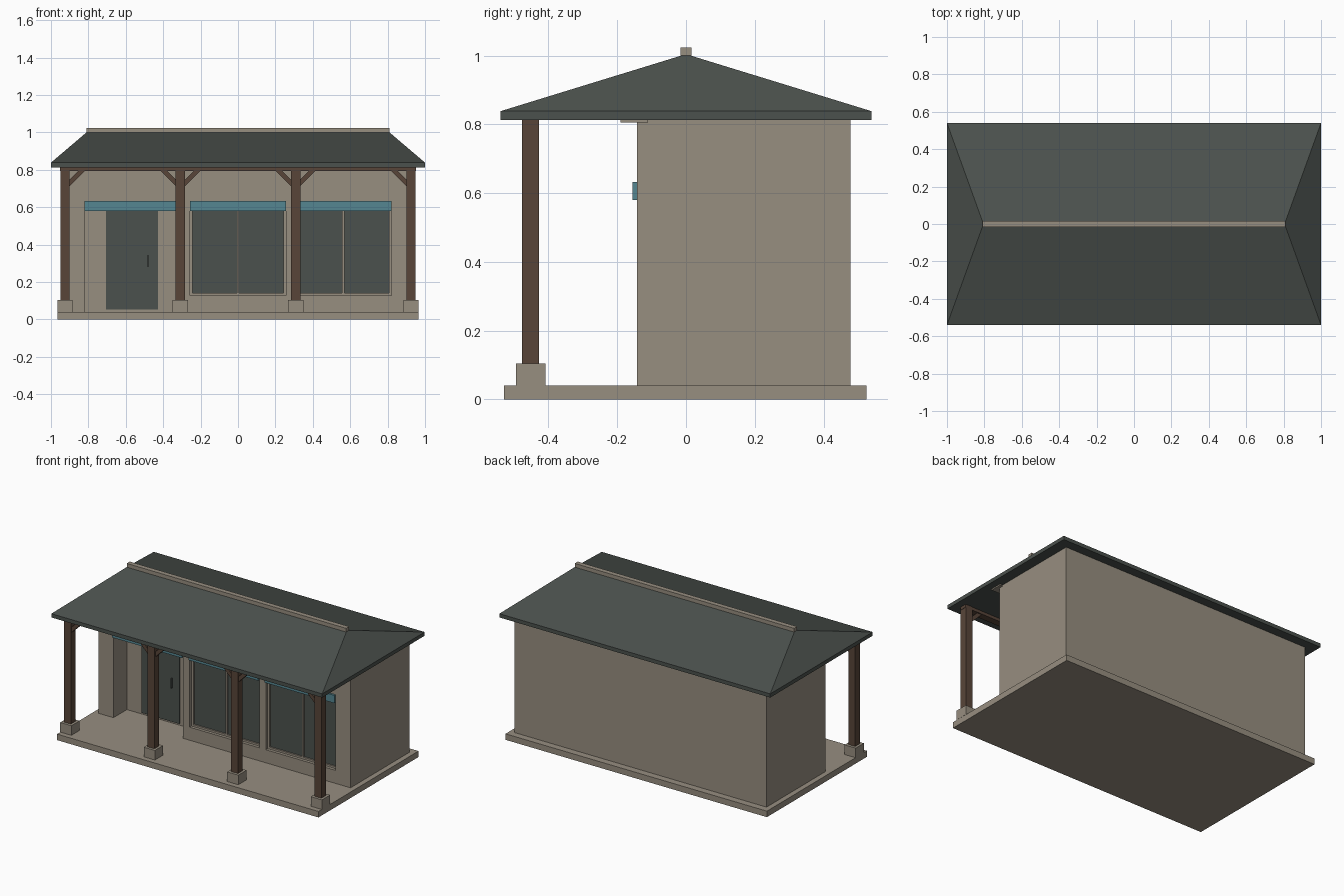
import bpy, bmesh

if "Cube" in bpy.data.objects:
    bpy.data.objects.remove(bpy.data.objects["Cube"])


def material(name, r, g, b):
    def lin(c):
        c /= 255
        return c / 12.92 if c <= 0.04045 else ((c + 0.055) / 1.055) ** 2.4
    m = bpy.data.materials.new(name)
    m.diffuse_color = (lin(r), lin(g), lin(b), 1)
    m.use_nodes = True
    m.node_tree.nodes["Principled BSDF"].inputs["Base Color"].default_value = m.diffuse_color
    return m


TAN = material("tan_render", 151, 142, 128)
SLATE = material("dark_slate", 75, 81, 77)
WOOD = material("brown_wood", 88, 69, 57)
TEAL = material("teal_paint", 85, 134, 145)


def mesh_object(name, verts, faces, mat):
    me = bpy.data.meshes.new(name)
    bm = bmesh.new()
    vs = [bm.verts.new(v) for v in verts]
    for f in faces:
        bm.faces.new([vs[i] for i in f])
    bmesh.ops.recalc_face_normals(bm, faces=bm.faces)
    bm.to_mesh(me)
    bm.free()
    me.materials.append(mat)
    ob = bpy.data.objects.new(name, me)
    bpy.context.collection.objects.link(ob)
    return ob


def box(name, x0, x1, y0, y1, z0, z1, mat):
    verts = [(x, y, z) for x in (x0, x1) for y in (y0, y1) for z in (z0, z1)]
    faces = [(0, 1, 3, 2), (4, 6, 7, 5), (0, 4, 5, 1), (2, 3, 7, 6), (0, 2, 6, 4), (1, 5, 7, 3)]
    return mesh_object(name, verts, faces, mat)


def prism_y(name, profile, y0, y1, mat):
    n = len(profile)
    verts = [(x, y, z) for y in (y0, y1) for x, z in profile]
    faces = [tuple(range(n)), tuple(range(n, 2 * n))]
    faces += [(i, (i + 1) % n, n + (i + 1) % n, n + i) for i in range(n)]
    return mesh_object(name, verts, faces, mat)


FLOOR, EAVE, FRONT = 0.04, 0.813, -0.142
HALF = 0.2575                      # half width of each bay
BAYS = (-0.5625, 0.0, 0.5625)      # door bay and two window bays
OPEN_TOP = 0.60

# Floor slab and walls
box("floor_slab", -0.965, 0.965, -0.53, 0.525, 0, FLOOR, TAN)
walls = box("walls", -0.93, 0.93, FRONT, 0.479, FLOOR, EAVE + 0.005, TAN)

# Cut the door porch and window openings
for i, c in enumerate(BAYS):
    depth, bottom = (0.0, 0.0) if i == 0 else (-0.10, 0.127)
    cutter = box("opening_cutter", c - HALF, c + HALF, -0.3, depth, bottom, OPEN_TOP, TAN)
    cutter.hide_render = True
    mod = walls.modifiers.new("opening", "BOOLEAN")
    mod.operation, mod.solver, mod.object = "DIFFERENCE", "EXACT", cutter
    bpy.context.view_layer.objects.active = walls
    bpy.ops.object.modifier_apply(modifier=mod.name)
    bpy.data.objects.remove(cutter)

# Lintels over every bay
for c in BAYS:
    box("lintel", c - HALF, c + HALF, -0.155, FRONT + 0.002, 0.58, 0.632, TEAL)

# Door and handle
box("door", -0.706, -0.428, -0.008, 0.001, 0.052, 0.592, SLATE)
box("door_handle", -0.484, -0.478, -0.022, -0.007, 0.28, 0.345, SLATE)

# Windows: glass, frame bars and mullion
for c in BAYS[1:]:
    l, r, b, t = c - HALF, c + HALF, 0.127, OPEN_TOP
    w = 0.013
    box("window_glass", l + 0.002, r - 0.002, -0.112, -0.103, b + 0.002, t - 0.002, SLATE)
    for x0, x1, z0, z1 in ((l, l + w, b, t), (r - w, r, b, t), (l + w, r - w, b, b + w),
                           (l + w, r - w, t - w, t), (c - 0.006, c + 0.006, b + w, t - w)):
        box("window_frame", x0, x1, -0.122, -0.101, z0, z1, TAN)

# Porch posts, stone bases and diagonal braces
PY = -0.452
POSTS = (-0.925, -0.308, 0.308, 0.925)
for i, x in enumerate(POSTS):
    box("post_base", x - 0.041, x + 0.041, PY - 0.043, PY + 0.043, FLOOR, 0.104, TAN)
    box("post", x - 0.025, x + 0.025, PY - 0.025, PY + 0.025, 0.104, EAVE + 0.003, WOOD)
    for s in (-1, 1):
        if (i == 0 and s < 0) or (i == 3 and s > 0):
            continue
        prof = [(0.02, 0.708), (0.11, 0.798), (0.075, 0.798), (0.02, 0.743)]
        prism_y("brace", [(x + s * px, pz) for px, pz in prof], PY - 0.016, PY + 0.016, WOOD)

# Porch beam and wall plate
box("porch_beam", -0.952, 0.952, PY - 0.023, PY + 0.023, 0.793, EAVE + 0.004, WOOD)
box("wall_plate", -0.95, 0.95, -0.19, -0.11, 0.805, EAVE + 0.006, TAN)

# Hipped roof with a thin eave edge, and ridge cap
corners = [(-1, -0.54), (1, -0.54), (1, 0.54), (-1, 0.54)]
roof = [(x, y, z) for z in (EAVE, 0.838) for x, y in corners] + [(-0.805, 0, 1.004), (0.805, 0, 1.004)]
mesh_object("roof", roof, [(0, 1, 2, 3), (0, 1, 5, 4), (1, 2, 6, 5), (2, 3, 7, 6), (3, 0, 4, 7),
                           (4, 5, 9, 8), (5, 6, 9), (6, 7, 8, 9), (7, 4, 8)], SLATE)
box("ridge_cap", -0.81, 0.81, -0.016, 0.016, 0.995, 1.024, TAN)
